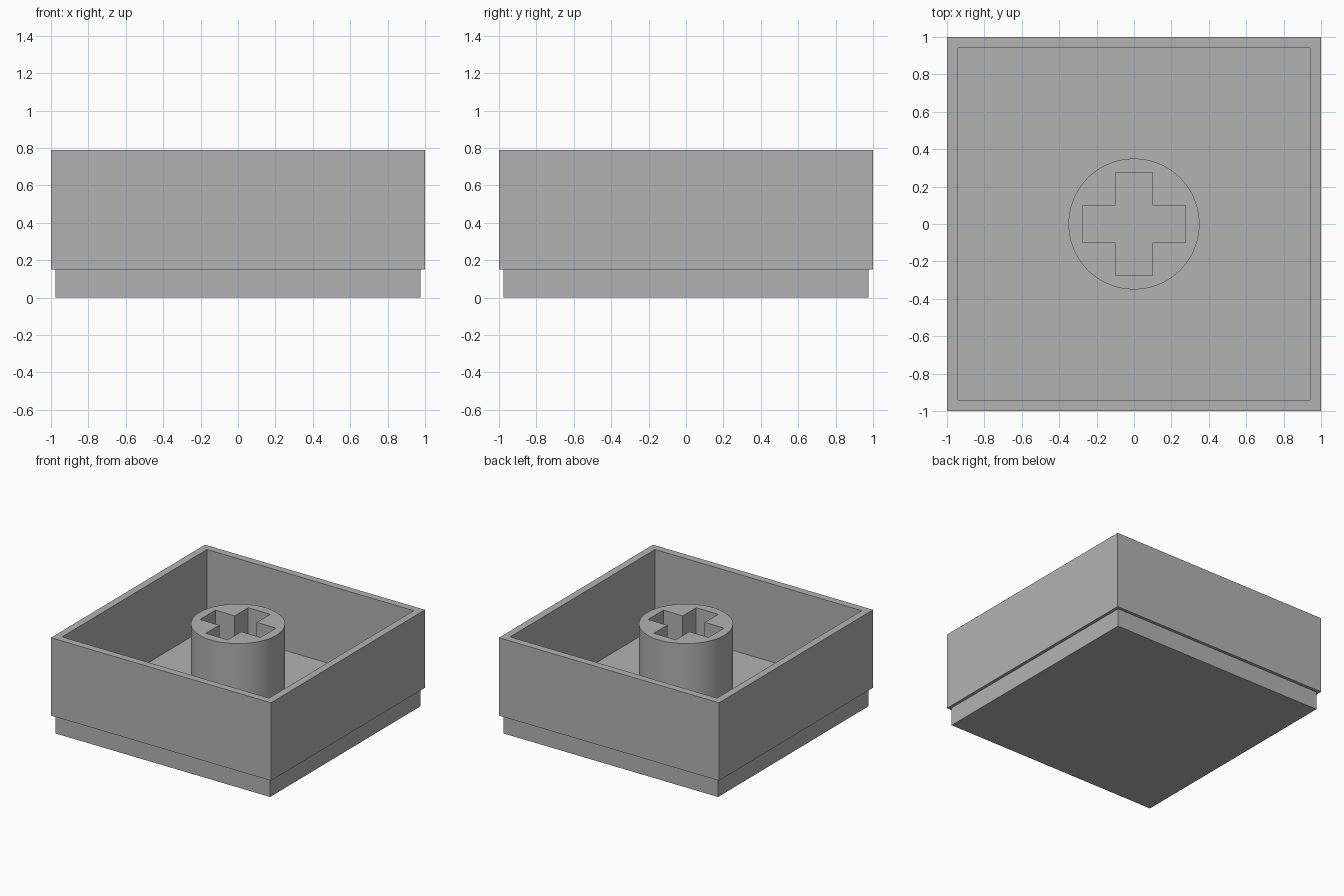
import bpy
import bmesh
from math import radians
from mathutils import Matrix, Vector

if "Cube" in bpy.data.objects:
    bpy.data.objects.remove(bpy.data.objects["Cube"], do_unlink=True)

FLOOR, TOP = 0.15, 0.79

grey = bpy.data.materials.new("mid grey")
grey.use_nodes = True
colour = (0.45, 0.45, 0.45, 1)
grey.diffuse_color = colour
grey.node_tree.nodes["Principled BSDF"].inputs["Base Color"].default_value = colour


def make_object(name, bm):
    bmesh.ops.recalc_face_normals(bm, faces=bm.faces)
    mesh = bpy.data.meshes.new(name)
    bm.to_mesh(mesh)
    bm.free()
    mesh.materials.append(grey)
    obj = bpy.data.objects.new(name, mesh)
    bpy.context.collection.objects.link(obj)
    return obj


def square_loop(bm, half, z):
    corners = ((-1, -1), (1, -1), (1, 1), (-1, 1))
    return [bm.verts.new((half * x, half * y, z)) for x, y in corners]


# Open tray: stepped base, overhanging walls, rim and inner floor
bm = bmesh.new()
profile = [(0.975, 0), (0.975, FLOOR), (1, FLOOR), (1, TOP), (0.94, TOP), (0.94, FLOOR)]
loops = [square_loop(bm, half, z) for half, z in profile]
for low, high in zip(loops, loops[1:]):
    for i in range(4):
        j = (i + 1) % 4
        bm.faces.new((low[i], low[j], high[j], high[i]))
bm.faces.new(loops[0])
bm.faces.new(loops[-1])
make_object("tray", bm)

# Round stem standing on the floor
bm = bmesh.new()
bmesh.ops.create_cone(bm, cap_ends=True, segments=96, radius1=0.35, radius2=0.35,
                      depth=TOP - FLOOR,
                      matrix=Matrix.Translation((0, 0, (TOP + FLOOR) / 2)))
stem = make_object("stem", bm)

# Cross-shaped cutter: one quarter of the outline turned four times
bm = bmesh.new()
outline = []
for turn in range(4):
    rotation = Matrix.Rotation(radians(90 * turn), 3, 'Z')
    for x, y in ((0.275, -0.1), (0.275, 0.1), (0.1, 0.1)):
        outline.append(bm.verts.new(rotation @ Vector((x, y, 0))))
face = bm.faces.new(outline)
extruded = bmesh.ops.extrude_face_region(bm, geom=[face])["geom"]
bmesh.ops.translate(bm, vec=(0, 0, 1),
                    verts=[v for v in extruded if isinstance(v, bmesh.types.BMVert)])
cutter = make_object("cross_cutter", bm)
cutter.hide_render = True

# Cut the cross socket through the stem
cut = stem.modifiers.new("socket", 'BOOLEAN')
cut.operation = 'DIFFERENCE'
cut.solver = 'EXACT'
cut.object = cutter
bpy.ops.object.select_all(action='DESELECT')
stem.select_set(True)
bpy.context.view_layer.objects.active = stem
bpy.ops.object.modifier_apply(modifier=cut.name)
bpy.data.objects.remove(cutter, do_unlink=True)
bpy.ops.object.shade_smooth_by_angle(angle=radians(30))
